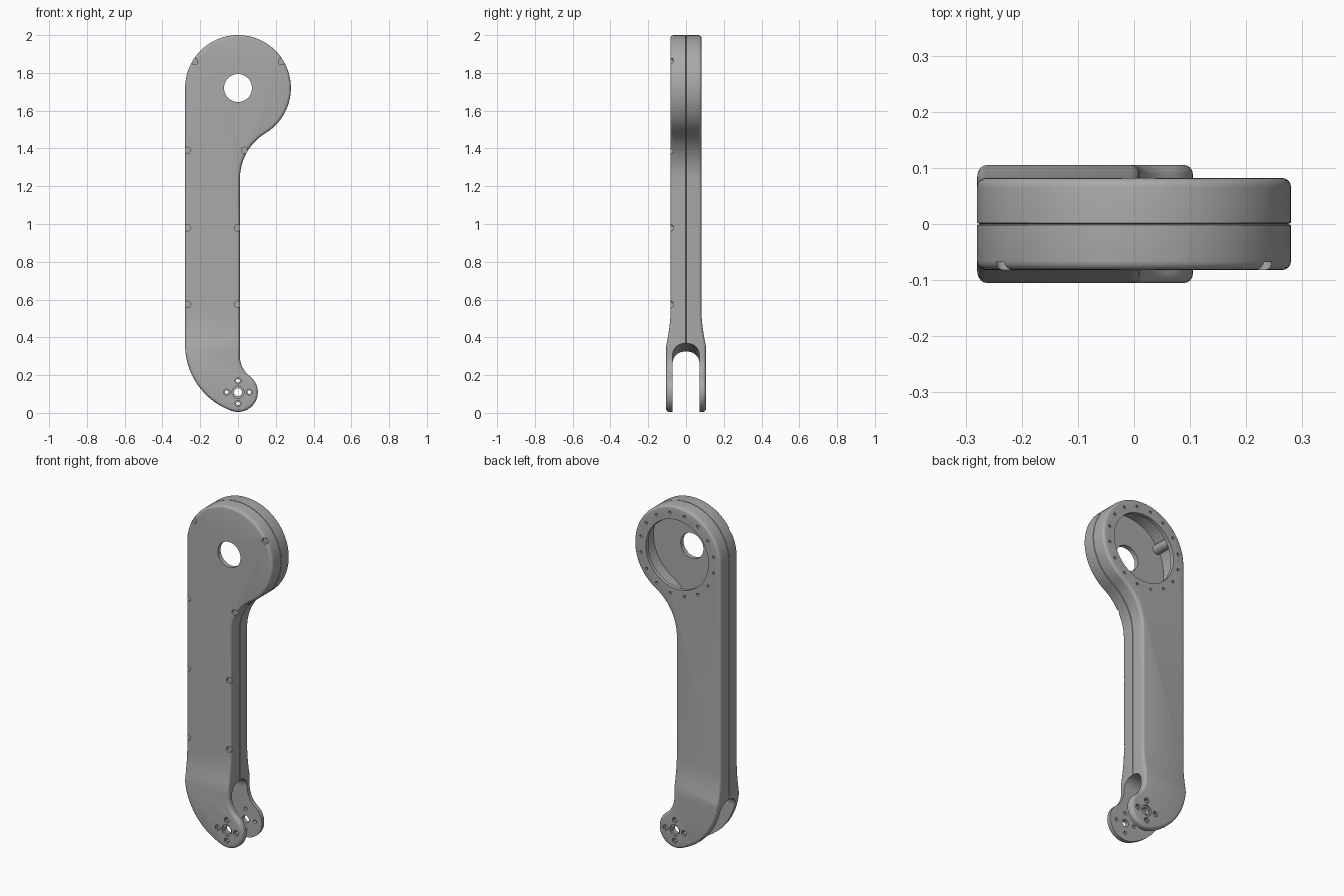
import bpy, bmesh
from math import sin, cos, radians, pi
from mathutils import Vector

cube = bpy.data.objects.get("Cube")
if cube:
    bpy.data.objects.remove(cube)

GREY = (0.4, 0.4, 0.4, 1)
metal = bpy.data.materials.new("plain_grey")
metal.use_nodes = True
metal.diffuse_color = GREY
metal.node_tree.nodes["Principled BSDF"].inputs["Base Color"].default_value = GREY

HALF = 0.082          # half thickness of the arm
FLARE = 0.023         # extra half thickness at the fork
HEAD_Z, FOOT_Z = 1.72, 0.11


def arc(cx, cz, r, a0, a1, n):
    angles = [radians(a0 + (a1 - a0) * i / n) for i in range(n + 1)]
    return [(cx + r * cos(a), cz + r * sin(a)) for a in angles]


def head_arc(d):
    return arc(0, HEAD_Z, 0.28 - d, -58.7, 180, 56)


def neck_arc(d):
    return arc(0.292, 1.24, 0.282 + d, 180, 121.3, 14)[:-1]


def arm_outline(d):
    """Side profile of tangent arcs, inset by d."""
    return (head_arc(d)
            + arc(0.091, 0.36, 0.371 - d, 180, 250, 18)[:-1]
            + arc(0, FOOT_Z, 0.105 - d, 250, 413.1, 24)[:-1]
            + arc(0.1426, 0.30, 0.1326 + d, 233.1, 180, 10)
            + neck_arc(d))


def add_loft(bm, rings):
    """Closed solid through rings of matching 3D points."""
    loops = [[bm.verts.new(p) for p in ring] for ring in rings]
    for a, b in zip(loops, loops[1:]):
        for i in range(len(a)):
            j = (i + 1) % len(a)
            bm.faces.new((a[i], a[j], b[j], b[i]))
    bm.faces.new(loops[0])
    bm.faces.new(loops[-1][::-1])


def along_y(pts, y):
    return [(x, y, z) for x, z in pts]


def add_cylinder(bm, x, z, r, y0, y1, n=20):
    pts = arc(x, z, r, 0, 360, n)[:-1]
    add_loft(bm, [along_y(pts, y0), along_y(pts, y1)])


def finish(bm, name):
    bmesh.ops.recalc_face_normals(bm, faces=bm.faces)
    mesh = bpy.data.meshes.new(name)
    bm.to_mesh(mesh)
    bm.free()
    obj = bpy.data.objects.new(name, mesh)
    bpy.context.collection.objects.link(obj)
    mesh.materials.append(metal)
    return obj


def select(obj):
    bpy.ops.object.select_all(action='DESELECT')
    obj.select_set(True)
    bpy.context.view_layer.objects.active = obj


def cut(obj, bm):
    cutter = finish(bm, "cutter")
    cutter.hide_render = True
    select(obj)
    mod = obj.modifiers.new("cut", 'BOOLEAN')
    mod.operation = 'DIFFERENCE'
    mod.solver = 'EXACT'
    mod.object = cutter
    bpy.ops.object.modifier_apply(modifier=mod.name)
    bpy.data.objects.remove(cutter)


# Arm body: rounded rims and a thin seam groove around the middle
RIM = 0.016
half = [(HALF - RIM * (1 - cos(a)), RIM * (1 - sin(a)))
        for a in (0, pi / 8, pi / 4, 3 * pi / 8, pi / 2)] + [(0.002, 0)]
levels = [(-y, d) for y, d in half] + [(0, 0.006)] + half[::-1]
bm = bmesh.new()
add_loft(bm, [along_y(arm_outline(d), y) for y, d in levels])

# Flare toward the fork, bent along slightly tilted lines
TILT, LOW, HIGH = 0.12, 0.355, 0.53
for i in range(7):
    s = LOW + (HIGH - LOW) * i / 6
    bmesh.ops.bisect_plane(bm, geom=bm.verts[:] + bm.edges[:] + bm.faces[:],
                           plane_co=(0, 0, s), plane_no=(-TILT, 0, 1))
for v in bm.verts:
    if abs(v.co.y) > 0.02:
        u = (v.co.z - TILT * v.co.x - LOW) / (HIGH - LOW)
        extra = FLARE * (1 - min(max(u, 0), 1)) ** 1.6
        v.co.y += extra if v.co.y > 0 else -extra
arm = finish(bm, "arm_body")

# Hollow inside the head and arm
WALL = 0.03
hollow = head_arc(WALL) + [(WALL - 0.28, 0.56), (0.01 - WALL, 0.56)] + neck_arc(WALL)
bm = bmesh.new()
add_loft(bm, [along_y(hollow, -0.056), along_y(hollow, 0.06)])
cut(arm, bm)

# Fork slot: rounded arch running across the foot
SLOT, CORNER, TOP = 0.071, 0.062, 0.366
arch = ([(SLOT, -0.1)]
        + arc(SLOT - CORNER, TOP - CORNER, CORNER, 0, 90, 8)
        + arc(CORNER - SLOT, TOP - CORNER, CORNER, 90, 180, 8)
        + [(-SLOT, -0.1)])
bm = bmesh.new()
add_loft(bm, [[(x, y, z + 0.15 * x) for y, z in arch] for x in (-0.4, 0.3)])
cut(arm, bm)

# Bores: shaft hole, bearing opening, bolt circle, foot holes, screw recesses
screws = [(-0.23, 1.86), (0.23, 1.86), (0.035, 1.39)]
screws += [(-0.268, z) for z in (1.39, 0.98, 0.575)]
screws += [(-0.002, z) for z in (0.98, 0.575)]
foot_holes = [(0.06 * cos(a), FOOT_Z + 0.06 * sin(a))
              for a in (0, pi / 2, pi, 3 * pi / 2)]
bm = bmesh.new()
add_cylinder(bm, 0, HEAD_Z, 0.074, -0.2, -0.02, 40)
add_cylinder(bm, 0, HEAD_Z, 0.203, 0.02, 0.2, 64)
for x, z in arc(0, HEAD_Z, 0.24, 11, 371, 16)[:-1]:
    add_cylinder(bm, x, z, 0.008, 0.065, 0.2, 12)
add_cylinder(bm, 0, FOOT_Z, 0.021, -0.3, 0.3)
for x, z in foot_holes:
    add_cylinder(bm, x, z, 0.01, -0.3, 0.3, 14)
for x, z in screws:
    add_cylinder(bm, x, z, 0.017, -0.2, -0.068, 16)
cut(arm, bm)

# Shallow counterbores around the foot holes
bm = bmesh.new()
for y0, y1 in ((-0.3, -0.095), (0.095, 0.3)):
    add_cylinder(bm, 0, FOOT_Z, 0.032, y0, y1, 24)
    for x, z in foot_holes:
        add_cylinder(bm, x, z, 0.016, y0, y1, 16)
cut(arm, bm)

# Screw bosses inside the head
bm = bmesh.new()
for side in (-1, 1):
    add_cylinder(bm, side * 0.205, 1.845, 0.028, -0.06, 0.063)
bosses = finish(bm, "screw_bosses")

for obj in (arm, bosses):
    select(obj)
    bpy.ops.object.shade_smooth_by_angle(angle=radians(30))
